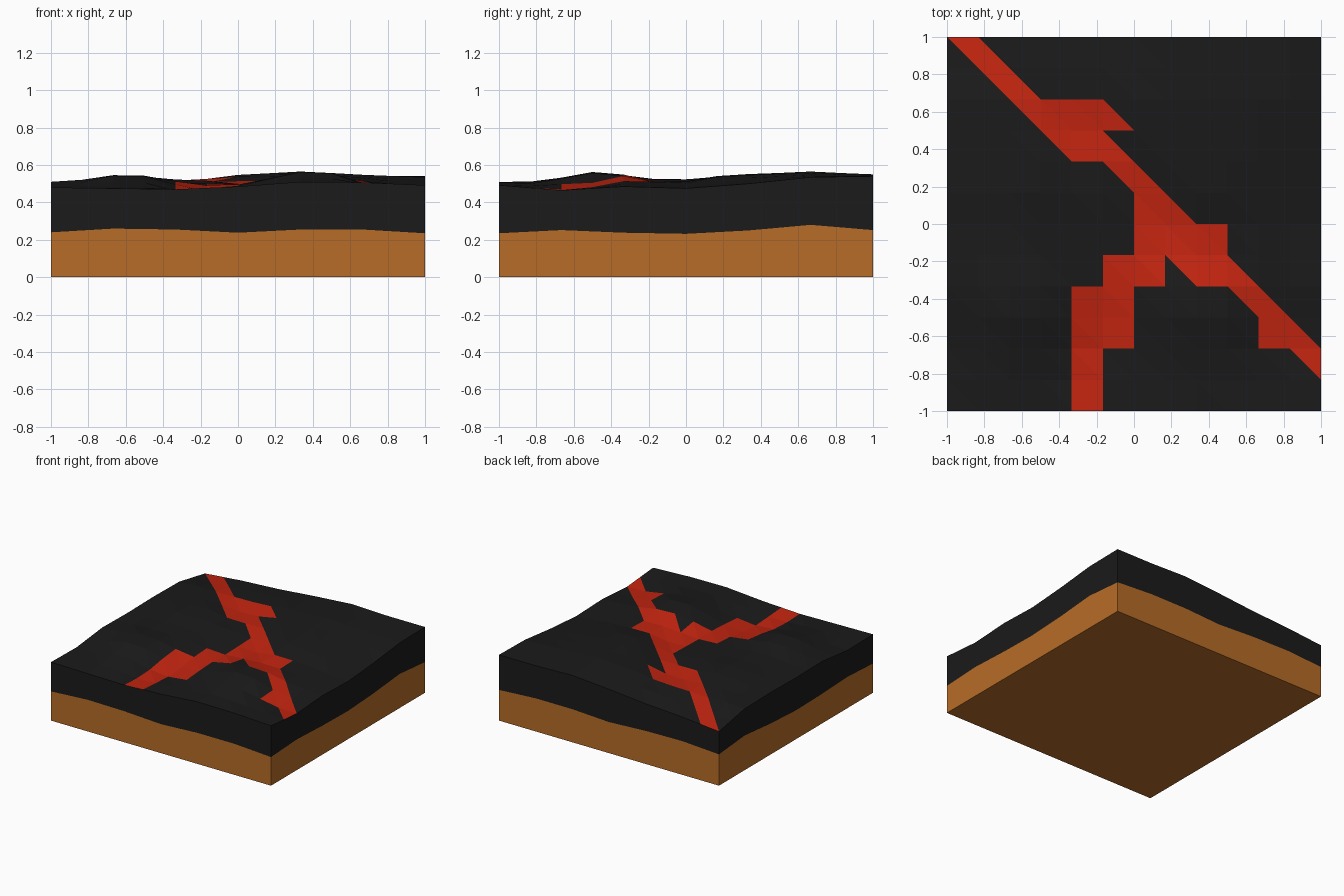
import bpy
from math import exp

if "Cube" in bpy.data.objects:
    bpy.data.objects.remove(bpy.data.objects["Cube"])

N = 12                       # top grid cells per side
STEP = 2 / N

# Lava outline in grid steps from the centre
LAVA = [(-6, 6), (-5, 6), (-3, 4), (-1, 4), (0, 3), (-1, 3), (2, 0), (3, 0), (3, -1),
        (6, -4), (6, -5), (5, -4), (4, -4), (4, -3), (3, -2), (2, -2), (1, -1), (1, -2),
        (0, -2), (0, -4), (-1, -4), (-1, -6), (-2, -6), (-2, -2), (-1, -2), (-1, -1),
        (0, -1), (0, 1), (-1, 2), (-2, 2)]

# Rim heights, one value every two cells, and the hills (x, y, height)
FRONT = [.48, .475, .47, .485, .51, .507, .492]
BACK = [.445, .475, .495, .525, .55, .54, .54]
LEFT = [.48, .475, .51, .505, .51, .505, .445]
RIGHT = [.492, .465, .485, .475, .50, .535, .54]
HILLS = [(.42, -.5, .06), (-.58, -.5, .06), (-.55, .17, .03), (.5, .25, .02)]

# Height of the soil seam along each rim
SOIL_X = [.245, .265, .26, .243, .26, .26, .24]
SOIL_Y = [.24, .257, .243, .237, .255, .285, .257]


def sample(row, t):
    f = t * (len(row) - 1)
    i = min(int(f), len(row) - 2)
    return row[i] + (row[i + 1] - row[i]) * (f - i)


def in_lava(x, y):
    inside = False
    for (ax, ay), (bx, by) in zip(LAVA, LAVA[1:] + LAVA[:1]):
        if (ay > y) != (by > y) and x < ax + (y - ay) * (bx - ax) / (by - ay):
            inside = not inside
    return inside


def top_z(i, j):
    u, v = i / N, j / N
    x, y = 2 * u - 1, 2 * v - 1
    # blend the four rims
    z = ((1 - v) * sample(FRONT, u) + v * sample(BACK, u)
         + (1 - u) * sample(LEFT, v) + u * sample(RIGHT, v)
         - (1 - u) * (1 - v) * FRONT[0] - u * (1 - v) * FRONT[-1]
         - (1 - u) * v * BACK[0] - u * v * BACK[-1])
    fade = min(1, 8 * min(u, 1 - u, v, 1 - v))
    for hx, hy, h in HILLS:
        z += fade * h * exp(-((x - hx) ** 2 + (y - hy) ** 2) / .08)
    # sink the lava bed
    sunk = sum(in_lava(i - 6 + a, j - 6 + b) for a in (-.1, .1) for b in (-.12, .12))
    return z - .006 * sunk * fade


def seam_z(i, j):
    return sample(SOIL_X, i / N) + sample(SOIL_Y, j / N) - .245


def point(i, j, z):
    return (-1 + i * STEP, -1 + j * STEP, z)


def make_part(name, faces, color):
    index, polys = {}, []
    for face in faces:
        polys.append([index.setdefault(p, len(index)) for p in face])
    mesh = bpy.data.meshes.new(name)
    mesh.from_pydata(list(index), [], polys)
    mat = bpy.data.materials.new(name)
    mat.diffuse_color = (*color, 1)
    mat.use_nodes = True
    mat.node_tree.nodes["Principled BSDF"].inputs["Base Color"].default_value = mat.diffuse_color
    mesh.materials.append(mat)
    obj = bpy.data.objects.new(name, mesh)
    bpy.context.collection.objects.link(obj)


def walls(low, high):
    rim = ([(i, 0) for i in range(N)] + [(N, j) for j in range(N)]
           + [(i, N) for i in range(N, 0, -1)] + [(0, j) for j in range(N, 0, -1)])
    return [[point(*a, low(*a)), point(*b, low(*b)), point(*b, high(*b)), point(*a, high(*a))]
            for a, b in zip(rim, rim[1:] + rim[:1])]


# Ground surface split into rock and lava triangles
rock, lava = [], []
for i in range(N):
    for j in range(N):
        for tri in ([(i, j), (i + 1, j), (i, j + 1)],
                    [(i + 1, j + 1), (i, j + 1), (i + 1, j)]):
            cx = sum(p[0] for p in tri) / 3 - 6
            cy = sum(p[1] for p in tri) / 3 - 6
            target = lava if in_lava(cx, cy) else rock
            target.append([point(*p, top_z(*p)) for p in tri])

# Dark rock crust and lava stream
make_part("rock_layer", rock + walls(seam_z, top_z), (.0105, .0105, .0105))
make_part("lava_flow", lava, (.55, .018, .005))

# Soil base with a flat underside
underside = [[(-1, -1, 0), (-1, 1, 0), (1, 1, 0), (1, -1, 0)]]
make_part("soil_base", walls(lambda i, j: 0, seam_z) + underside, (.47, .15, .02))
